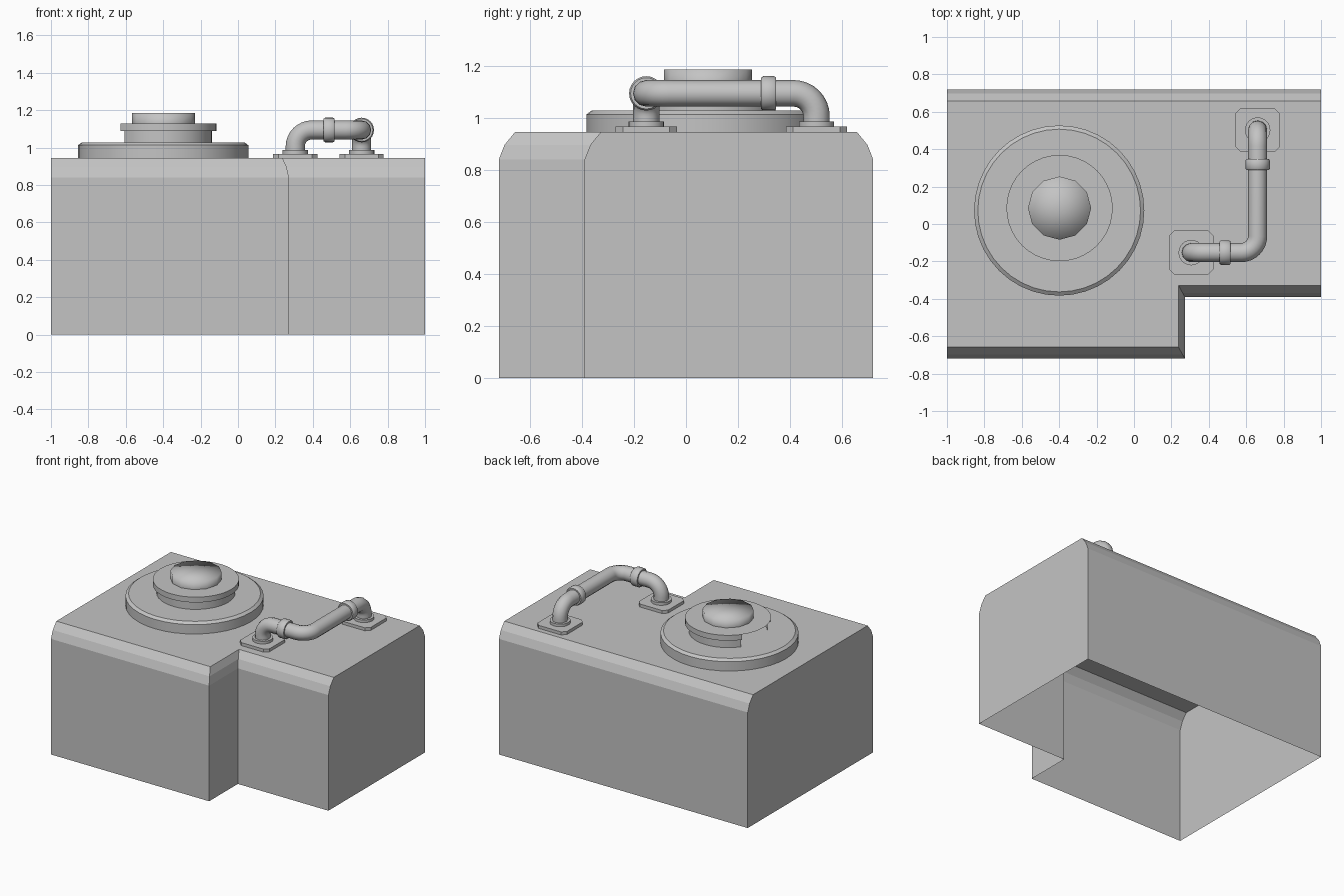
import bpy, bmesh, math
from mathutils import Vector, Matrix

cube = bpy.data.objects.get("Cube")
if cube:
    bpy.data.objects.remove(cube)

grey = bpy.data.materials.new("plain_grey")
grey.use_nodes = True
grey.diffuse_color = (0.55, 0.55, 0.55, 1)
grey.node_tree.nodes["Principled BSDF"].inputs["Base Color"].default_value = grey.diffuse_color


def finish(name, bm, smooth=None):
    """Turn a bmesh into an object, smoothing below the given angle."""
    mesh = bpy.data.meshes.new(name)
    bm.to_mesh(mesh)
    bm.free()
    mesh.materials.append(grey)
    obj = bpy.data.objects.new(name, mesh)
    bpy.context.collection.objects.link(obj)
    if smooth:
        bpy.ops.object.select_all(action='DESELECT')
        obj.select_set(True)
        bpy.context.view_layer.objects.active = obj
        bpy.ops.object.shade_smooth_by_angle(angle=math.radians(smooth))
    return obj


def lathe(name, profile, centre, steps, start=0, sweep=360, smooth=40, axis='Z'):
    """Revolve (radius, height) points, optionally leaving a gap."""
    bm = bmesh.new()
    verts = [bm.verts.new((r, 0, h)) for r, h in profile]
    edges = [bm.edges.new(pair) for pair in zip(verts, verts[1:])]
    bmesh.ops.rotate(bm, verts=verts, matrix=Matrix.Rotation(math.radians(start), 3, 'Z'))
    bmesh.ops.spin(bm, geom=verts + edges, axis=(0, 0, 1), cent=(0, 0, 0),
                   angle=math.radians(sweep), steps=steps)
    bmesh.ops.remove_doubles(bm, verts=bm.verts, dist=0.0005)
    bmesh.ops.recalc_face_normals(bm, faces=bm.faces)
    if axis != 'Z':
        turn = Matrix.Rotation(math.pi / 2, 3, 'Y' if axis == 'X' else 'X')
        bmesh.ops.rotate(bm, verts=bm.verts, matrix=turn)
    bmesh.ops.translate(bm, verts=bm.verts, vec=centre)
    return finish(name, bm, smooth)


# Body: open-bottomed L shape, rounded along its front, back and notch edges
TOP = 0.945
bm = bmesh.new()
rings = []
for z, inset in ((0, 0), (0.84, 0), (0.896, 0.022), (TOP, 0.062)):
    front, notch, back, wall = -0.72 + inset, -0.39 + inset, 0.72 - inset, 0.272 - inset * 0.55
    outline = [(-1, front), (wall, front), (wall, notch), (1, notch), (1, back), (-1, back)]
    rings.append([bm.verts.new((x, y, z)) for x, y in outline])
for low, high in zip(rings, rings[1:]):
    for i in range(len(low)):
        j = (i + 1) % len(low)
        bm.faces.new((low[i], low[j], high[j], high[i]))
bm.faces.new(rings[-1])
finish("body", bm)

# Round hatch: wide base, neck with an open side, lid and knob
lathe("hatch_base", [(0.455, TOP), (0.455, 1.013), (0.435, 1.028), (0, 1.028)],
      (-0.4, 0.072, 0), 40, smooth=25)
hub = (-0.398, 0.085, 0)
lathe("hatch_neck", [(0.259, 1.028), (0.259, 1.09), (0.284, 1.09), (0.284, 1.129)],
      hub, 32, start=-144, sweep=288)
lathe("hatch_lid", [(0.284, 1.129), (0, 1.129)], hub, 40)
lathe("hatch_knob", [(0.169, 1.129), (0.169, 1.185), (0, 1.185)], hub, 12, smooth=180)

# Pipe feet: clipped square plate with a round collar
for side, x, y in (("front", 0.306, -0.153), ("back", 0.661, 0.502)):
    bm = bmesh.new()
    half, clip = 0.118, 0.09
    corners = []
    for sx, sy in ((1, 1), (-1, 1), (-1, -1), (1, -1)):
        pair = [(sx * half, sy * clip), (sx * clip, sy * half)]
        corners += pair if sx * sy > 0 else pair[::-1]
    plate = bm.faces.new([bm.verts.new((x + px, y + py, TOP)) for px, py in corners])
    grown = bmesh.ops.extrude_face_region(bm, geom=[plate])["geom"]
    bmesh.ops.translate(bm, vec=(0, 0, 0.022),
                        verts=[v for v in grown if isinstance(v, bmesh.types.BMVert)])
    bmesh.ops.recalc_face_normals(bm, faces=bm.faces)
    finish("pipe_plate_" + side, bm)
    lathe("pipe_collar_" + side, [(0.068, 0.96), (0.068, 0.986), (0, 0.986)], (x, y, 0), 24)

# Bent pipe: straight runs joined by circular bends
MID = 1.094
stops = [Vector(p) for p in ((0.306, -0.153, 0.96), (0.306, -0.153, MID), (0.661, -0.153, MID),
                             (0.661, 0.502, MID), (0.661, 0.502, 0.96))]
bend = 0.088
path = [stops[0]]
for before, corner, after in zip(stops, stops[1:], stops[2:]):
    a = (before - corner).normalized() * bend
    b = (after - corner).normalized() * bend
    for i in range(9):
        t = math.pi / 2 * i / 8
        path.append(corner + a + b - b * math.cos(t) - a * math.sin(t))
path.append(stops[-1])
curve = bpy.data.curves.new("pipe", 'CURVE')
curve.dimensions = '3D'
curve.bevel_depth = 0.051
curve.bevel_resolution = 4
spline = curve.splines.new('POLY')
spline.points.add(len(path) - 1)
for point, place in zip(spline.points, path):
    point.co = (*place, 1)
spline.use_smooth = True
curve.materials.append(grey)
pipe = bpy.data.objects.new("pipe", curve)
bpy.context.collection.objects.link(pipe)
bpy.ops.object.select_all(action='DESELECT')
pipe.select_set(True)
bpy.context.view_layer.objects.active = pipe
bpy.ops.object.convert(target='MESH')

# Joint rings around the pipe runs
ring = [(0.048, -0.029), (0.06, -0.029), (0.066, -0.021),
        (0.066, 0.021), (0.06, 0.029), (0.048, 0.029)]
lathe("pipe_ring_front", ring, (0.487, -0.153, MID), 24, axis='X')
lathe("pipe_ring_back", ring, (0.661, 0.318, MID), 24, axis='Y')
